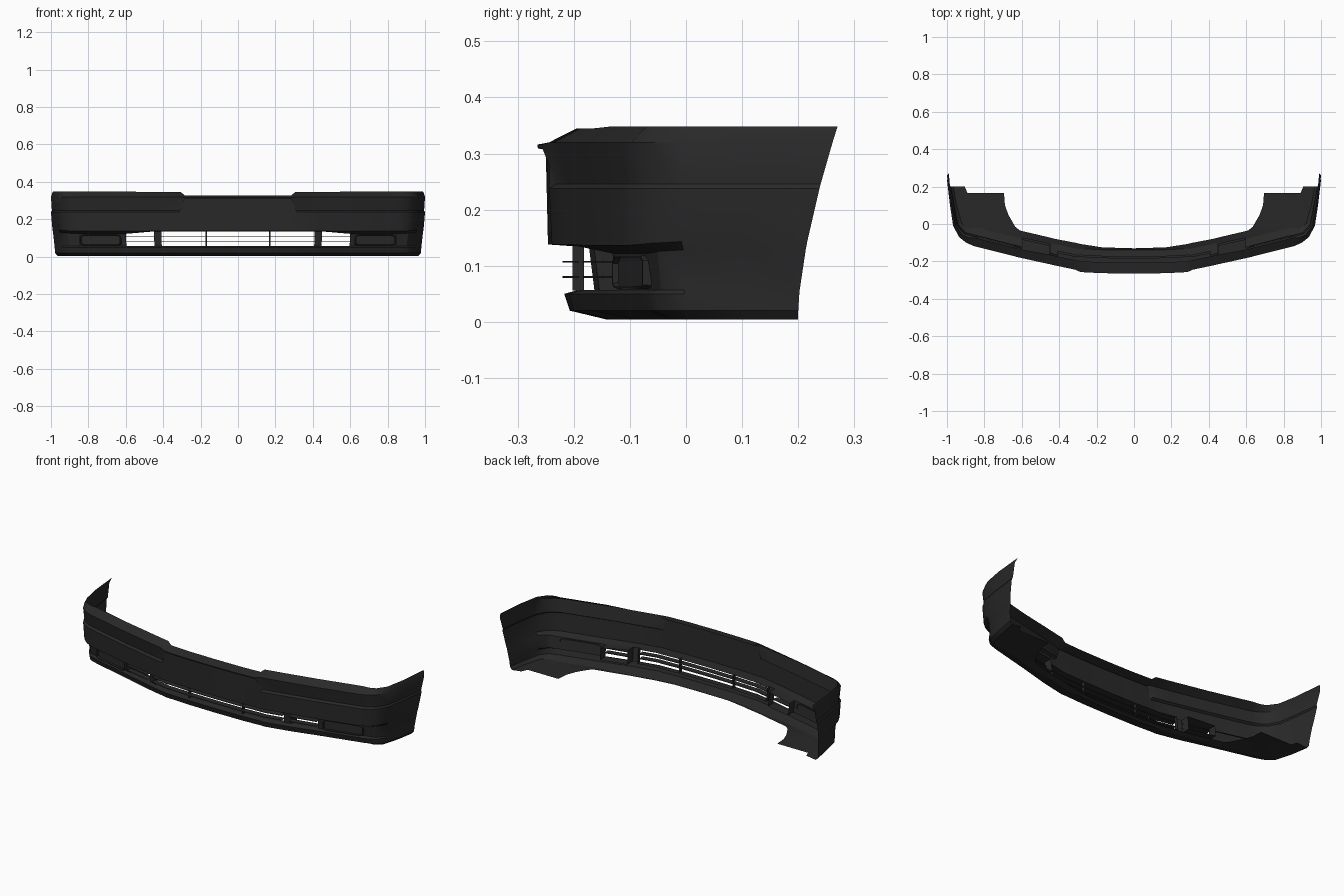
import bpy, bmesh
from math import radians
from mathutils import Vector

if "Cube" in bpy.data.objects:
    bpy.data.objects.remove(bpy.data.objects["Cube"])

mat = bpy.data.materials.new("black_plastic")
mat.diffuse_color = (0.022, 0.022, 0.023, 1)
mat.use_nodes = True
mat.node_tree.nodes["Principled BSDF"].inputs["Base Color"].default_value = mat.diffuse_color

# plan curve of the bumper face, centre to wheel arch
PLAN = [(0, -.252), (.17, -.250), (.285, -.244), (.315, -.244), (.42, -.222), (.46, -.213),
        (.61, -.180), (.63, -.175), (.86, -.117), (.90, -.098), (.935, -.07), (.967, -.01),
        (.984, .1), (1.0, .25)]
# inner edge of the undertray at the same stations
TRAY = [(0, -.13), (.17, -.125), (.285, -.107), (.315, -.10), (.42, -.08), (.46, -.07),
        (.61, -.035), (.635, -.015), (.652, .015), (.672, .05), (.69, .10), (.695, .165),
        (.89, .165), (.905, .2)]
# profiles (inset, z), top to bottom
FRONT = [(.05, .345), (.0, .32), (.014, .246), (.0, .238), (.005, .138), (.05, .135),
         (.06, .057), (.035, .05), (.045, .02), (.112, .004)]
CENTRE = [(.045, .327), (-.013, .316), (-.012, .309), (.002, .307), (.006, .138), (.05, .135),
          (.06, .057), (.035, .05), (.045, .02), (.112, .004)]
LAMP = [(.045, .348)] + FRONT[1:4] + [(.006, .136), (.05, .122), (.06, .057), (.042, .05),
                                      (.052, .02), (.1, .004)]
SIDE = [(.010, .348), (.0, .32), (.005, .246), (.0, .238), (.008, .145), (.011, .13),
        (.019, .057), (.02, .05), (.022, .02), (.035, .004)]
N = len(PLAN)


def station_normal(i):
    a, b = Vector(PLAN[max(i - 1, 0)]), Vector(PLAN[min(i + 1, N - 1)])
    t = (b - a).normalized()
    return Vector((-t.y, t.x)) if i else Vector((0, 1))


def trail_y(z):
    return .2 + .07 * (max(z - .02, 0) / .328) ** 1.5


def place(i, inset, z):
    p = Vector(PLAN[i]) + station_normal(i) * inset
    return Vector((p.x, trail_y(z) if i == N - 1 else p.y, z))


def profile(i):
    if i < 3:
        return CENTRE
    if i < 6:
        return FRONT
    if i < 9:
        return LAMP
    # blend from the lamp bay into the plain side, upper edge first
    k = {9: .15, 10: .45, 11: .8}.get(i, 1)
    blend = [Vector(a).lerp(Vector(b), k) for a, b in zip(LAMP, SIDE)]
    return [Vector(a).lerp(Vector(b), k ** .5) for a, b in zip(LAMP, SIDE)][:4] + blend[4:]


def finish(bm, name, angle=30):
    bmesh.ops.recalc_face_normals(bm, faces=bm.faces)
    me = bpy.data.meshes.new(name)
    bm.to_mesh(me)
    bm.free()
    ob = bpy.data.objects.new(name, me)
    bpy.context.collection.objects.link(ob)
    me.materials.append(mat)
    mir = ob.modifiers.new("mirror", 'MIRROR')
    mir.use_clip = True
    mir.merge_threshold = .0005
    bpy.ops.object.select_all(action='DESELECT')
    ob.select_set(True)
    bpy.context.view_layer.objects.active = ob
    bpy.ops.object.shade_smooth_by_angle(angle=radians(angle))


def skin(name, grid, skip=lambda i, j: False):
    bm = bmesh.new()
    v = [[bm.verts.new(p) for p in row] for row in grid]
    for i in range(len(v) - 1):
        for j in range(len(v[0]) - 1):
            if not skip(i, j):
                bm.faces.new((v[i][j], v[i + 1][j], v[i + 1][j + 1], v[i][j + 1]))
    finish(bm, name)


# main skin with the air openings left out
OPEN = (0, 1, 2, 3, 5)
skin("bumper_skin", [[place(i, *p) for p in profile(i)] for i in range(N)],
     lambda i, j: j == 5 and i in OPEN)

# flat undertray
skin("undertray", [[place(i, *profile(i)[-1]), Vector((*TRAY[i], .012))] for i in range(N)])


# ducts: short sleeves behind each opening
def duct(name, a, b, depth):
    bm = bmesh.new()
    top = [place(i, *profile(i)[5]) for i in range(a, b + 1)]
    bot = [place(i, *profile(i)[6]) for i in range(b, a - 1, -1)]
    ring = top + bot
    f = [bm.verts.new(p) for p in ring]
    k = [bm.verts.new(p + Vector((0, depth, 0))) for p in ring]
    n = len(ring)
    for i in range(n):
        if a == 0 and i == n - 1:
            continue
        bm.faces.new((f[i], f[(i + 1) % n], k[(i + 1) % n], k[i]))
    finish(bm, name)


duct("centre_duct", 0, 4, .02)
duct("side_duct", 5, 6, .05)

# horizontal grille slats
for n, z in enumerate((.08, .107)):
    for nm, a, b in (("centre", 0, 4), ("side", 5, 6)):
        skin(f"{nm}_slat_{n}", [[place(i, .032, z + .0015), place(i, .065, z + .0015),
                                place(i, .065, z - .0015), place(i, .032, z - .0015),
                                place(i, .032, z + .0015)] for i in range(a, b + 1)])

# upright grille bar
bm = bmesh.new()
bmesh.ops.create_cube(bm, size=1)
for v in bm.verts:
    v.co = Vector((.17, -.192, .096)) + Vector((.006 * v.co.x, .02 * v.co.y, .08 * v.co.z))
finish(bm, "grille_bar")

# fog lamp: rounded bezel standing off the closed bay, with sunken lens
SHAPE = [(.03, .12), (.1, 0), (.92, 0), (1, .1), (1, .85), (.92, 1), (.1, 1), (.03, .8)]


def lamp(u, w, inset):
    z = .059 + .06 * w
    return place(7, inset, z).lerp(place(8, inset, z), u)


bm = bmesh.new()
loops = []
for s, inset in ((1, .058), (.98, .042), (.94, .042), (.92, .052)):
    sw = 1 - (1 - s) * 2.2
    loops.append([bm.verts.new(lamp(.5 + (u - .5) * s, .5 + (w - .5) * sw, inset))
                  for u, w in SHAPE])
for a, b in zip(loops, loops[1:]):
    for i in range(8):
        bm.faces.new((a[i], a[(i + 1) % 8], b[(i + 1) % 8], b[i]))
bm.faces.new(loops[-1])
finish(bm, "fog_lamp")
